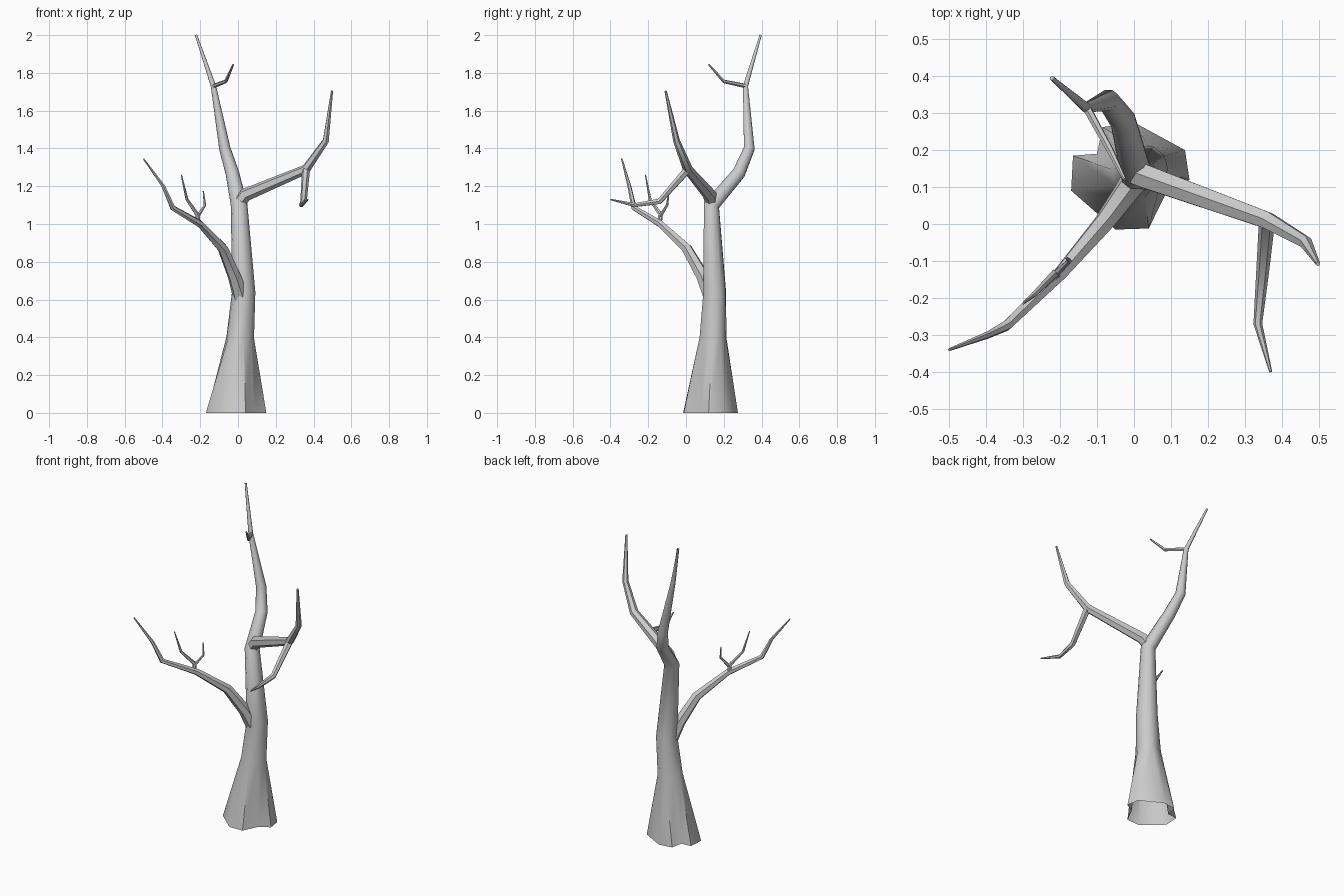
import bpy, bmesh, math
from mathutils import Vector

cube = bpy.data.objects.get("Cube")
if cube:
    bpy.data.objects.remove(cube, do_unlink=True)

# Single bark colour
bark = bpy.data.materials.new("grey bark")
bark.use_nodes = True
GREY = (0.6, 0.6, 0.6, 1)
bark.diffuse_color = GREY
bark.node_tree.nodes["Principled BSDF"].inputs["Base Color"].default_value = GREY


def limb(name, path, sides=6, foot=None, start=0.0):
    """Tapered tube through (x, y, z, radius) points; foot replaces the first ring and stays open."""
    pts = [Vector(p[:3]) for p in path]
    seg = [(b - a).normalized() for a, b in zip(pts, pts[1:])]
    tangents = [seg[0]] + [(a + b).normalized() for a, b in zip(seg, seg[1:])] + [seg[-1]]
    if foot:
        tangents[0] = Vector((0, 0, 1))
    u = Vector((1, 0, 0)) if foot else tangents[0].orthogonal().normalized()
    prev = tangents[0]
    bm = bmesh.new()
    rings = []
    for i, (p, t) in enumerate(zip(pts, tangents)):
        u = prev.rotation_difference(t) @ u      # carry the frame along without twist
        v = t.cross(u)
        prev = t
        if i == 0 and foot:
            ring = [Vector((x, y, 0)) for x, y in foot]
        else:
            ring = []
            for k in range(sides):
                a = start + math.tau * k / sides
                ring.append(p + (u * math.cos(a) + v * math.sin(a)) * path[i][3])
        rings.append([bm.verts.new(c) for c in ring])
    for a, b in zip(rings, rings[1:]):
        for k in range(sides):
            n = (k + 1) % sides
            bm.faces.new((a[k], a[n], b[n], b[k]))
    bm.faces.new(rings[-1])
    if not foot:
        bm.faces.new(rings[0][::-1])
    mesh = bpy.data.meshes.new(name)
    bm.to_mesh(mesh)
    bm.free()
    mesh.materials.append(bark)
    ob = bpy.data.objects.new(name, mesh)
    bpy.context.collection.objects.link(ob)
    bpy.ops.object.select_all(action='DESELECT')
    ob.select_set(True)
    bpy.context.view_layer.objects.active = ob
    bpy.ops.object.shade_smooth_by_angle(angle=math.radians(50))
    return ob


# Trunk with flared root outline, running on into the leader
roots = [(.15, .12), (.138, .2), (0, .275), (-.085, .262), (-.1, .19),
         (-.165, .185), (-.17, .09), (-.05, -.015), (.04, -.012), (.085, .08)]
limb("trunk", [(-.01, .13, 0, .15), (.012, .143, .4, .073), (.03, .152, .64, .062),
               (.006, .135, 1.1, .044), (-.03, .28, 1.27, .036), (-.07, .335, 1.4, .03),
               (-.13, .315, 1.73, .014), (-.222, .395, 2.0, .006)],
     sides=10, foot=roots, start=math.radians(-4))
limb("leader_twig", [(-.13, .318, 1.73, .012), (-.065, .2, 1.755, .01), (-.025, .12, 1.845, .005)])

# Left side branch and its drooping offshoot
limb("left_branch", [(.0, .14, 1.1, .036), (.04, .125, 1.155, .036), (.36, .01, 1.29, .026),
                     (.465, -.05, 1.44, .018), (.498, -.108, 1.705, .006)])
limb("left_offshoot", [(.36, .01, 1.29, .022), (.347, -.14, 1.12, .017),
                       (.335, -.27, 1.1, .012), (.37, -.4, 1.13, .004)])

# Right side branch and its forked twigs
limb("right_branch", [(.02, .14, .6, .045), (-.018, .09, .72, .036), (-.08, .005, .87, .029),
                      (-.2, -.135, 1.0, .02), (-.345, -.275, 1.085, .015),
                      (-.395, -.3, 1.2, .01), (-.5, -.34, 1.345, .004)])
limb("right_fork_long", [(-.21, -.14, .995, .013), (-.215, -.135, 1.05, .012),
                         (-.27, -.19, 1.13, .008), (-.3, -.215, 1.26, .003)])
limb("right_fork_short", [(-.213, -.137, 1.04, .01), (-.175, -.1, 1.1, .007),
                          (-.184, -.09, 1.175, .003)])
